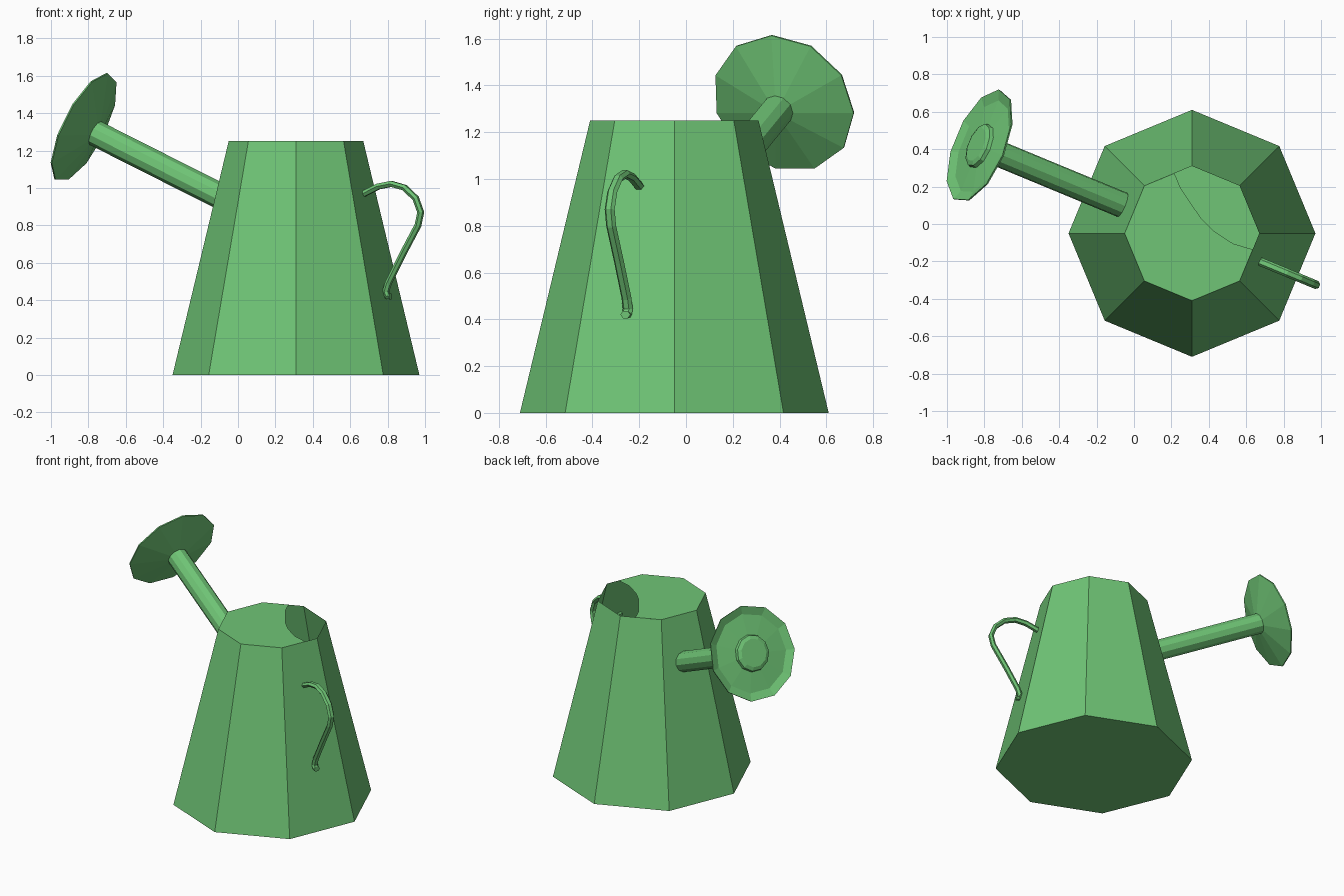
import bpy, bmesh, math
from mathutils import Vector

if "Cube" in bpy.data.objects:
    bpy.data.objects.remove(bpy.data.objects["Cube"])

green = bpy.data.materials.new("green_paint")
green.diffuse_color = (0.16, 0.56, 0.18, 1)
green.use_nodes = True
green.node_tree.nodes["Principled BSDF"].inputs["Base Color"].default_value = green.diffuse_color

CX, CY = 0.31, -0.05                # body axis
FACE = math.radians(157.5)          # direction of the spout; handle is opposite
TILT = math.radians(25)


def finish(name, bm, recalc=True):
    if recalc:
        bmesh.ops.recalc_face_normals(bm, faces=bm.faces)
    me = bpy.data.meshes.new(name)
    bm.to_mesh(me)
    bm.free()
    me.materials.append(green)
    ob = bpy.data.objects.new(name, me)
    bpy.context.collection.objects.link(ob)
    return ob


def skin(bm, rings, cap_start=True, cap_end=True):
    """Join equal-length rings of points with quads and cap the ends."""
    vs = [[bm.verts.new(p) for p in ring] for ring in rings]
    n = len(vs[0])
    for a, b in zip(vs, vs[1:]):
        for i in range(n):
            j = (i + 1) % n
            bm.faces.new((a[i], a[j], b[j], b[i]))
    if cap_start:
        bm.faces.new(vs[0][::-1])
    if cap_end:
        bm.faces.new(vs[-1])
    return vs


def ring(center, u, v, ru, rv, n, phase=0.0):
    return [center + u * (ru * math.cos(phase + 2 * math.pi * i / n))
            + v * (rv * math.sin(phase + 2 * math.pi * i / n)) for i in range(n)]


X, Y, Z = Vector((1, 0, 0)), Vector((0, 1, 0)), Vector((0, 0, 1))

# Body: open octagonal frustum with a floor and a partial lid
bm = bmesh.new()
rings = skin(bm, [ring(Vector((CX, CY, 0)), X, Y, 0.66, 0.66, 8),
                  ring(Vector((CX, CY, 1.25)), X, Y, 0.36, 0.36, 8)], cap_end=False)
# Lid covers the top except for a scooped filling hole at the back right
scoop = [(0.635, -0.136), (0.53, -0.105), (0.43, -0.04), (0.36, 0.03),
         (0.30, 0.115), (0.25, 0.19), (0.216, 0.271)]
edge = [rings[1][k] for k in (3, 4, 5, 6, 7)]
bm.faces.new(edge + [bm.verts.new((x, y, 1.25)) for x, y in scoop])
finish("body", bm, recalc=False)

# Spout frame: axis d, sideways u, upward v
flat = Vector((math.cos(FACE), math.sin(FACE), 0))
d = flat * math.cos(TILT) + Z * math.sin(TILT)
v = Z * math.cos(TILT) - flat * math.sin(TILT)
u = v.cross(d)
base = Vector((-0.057, 0.10, 0.937))

# Spout tube
bm = bmesh.new()
skin(bm, [ring(base + d * t, u, v, 0.07, 0.07, 11, math.pi / 2) for t in (-0.03, 0.85)])
finish("spout", bm)

# Sprinkler rose: shallow cone, inward lip, recessed plate, raised centre
profile = [(0.07, 0.84), (0.32, 0.912), (0.32, 0.92), (0.265, 0.90),
           (0.125, 0.91), (0.12, 0.93), (0.095, 0.94)]
bm = bmesh.new()
skin(bm, [ring(base + d * t, u, v, r, r, 11, math.pi / 2) for r, t in profile])
finish("sprinkler_rose", bm)

# Handle: thin bar swept along a hooked path (front-view x, z)
path = [(0.665, 0.965), (0.75, 1.008), (0.82, 1.022), (0.89, 1.002), (0.95, 0.945),
        (0.977, 0.87), (0.962, 0.80), (0.88, 0.645), (0.803, 0.49), (0.79, 0.445),
        (0.80, 0.42), (0.815, 0.42)]
out = -flat
side = Z.cross(out)
pts = [Vector((CX, CY, 0)) + out * ((x - CX) / out.x) + Z * z for x, z in path]
loops = []
for i, p in enumerate(pts):
    tan = (pts[min(i + 1, len(pts) - 1)] - pts[max(i - 1, 0)]).normalized()
    loops.append(ring(p, side, tan.cross(side), 0.023, 0.018, 6))
bm = bmesh.new()
skin(bm, loops)
finish("handle", bm)
